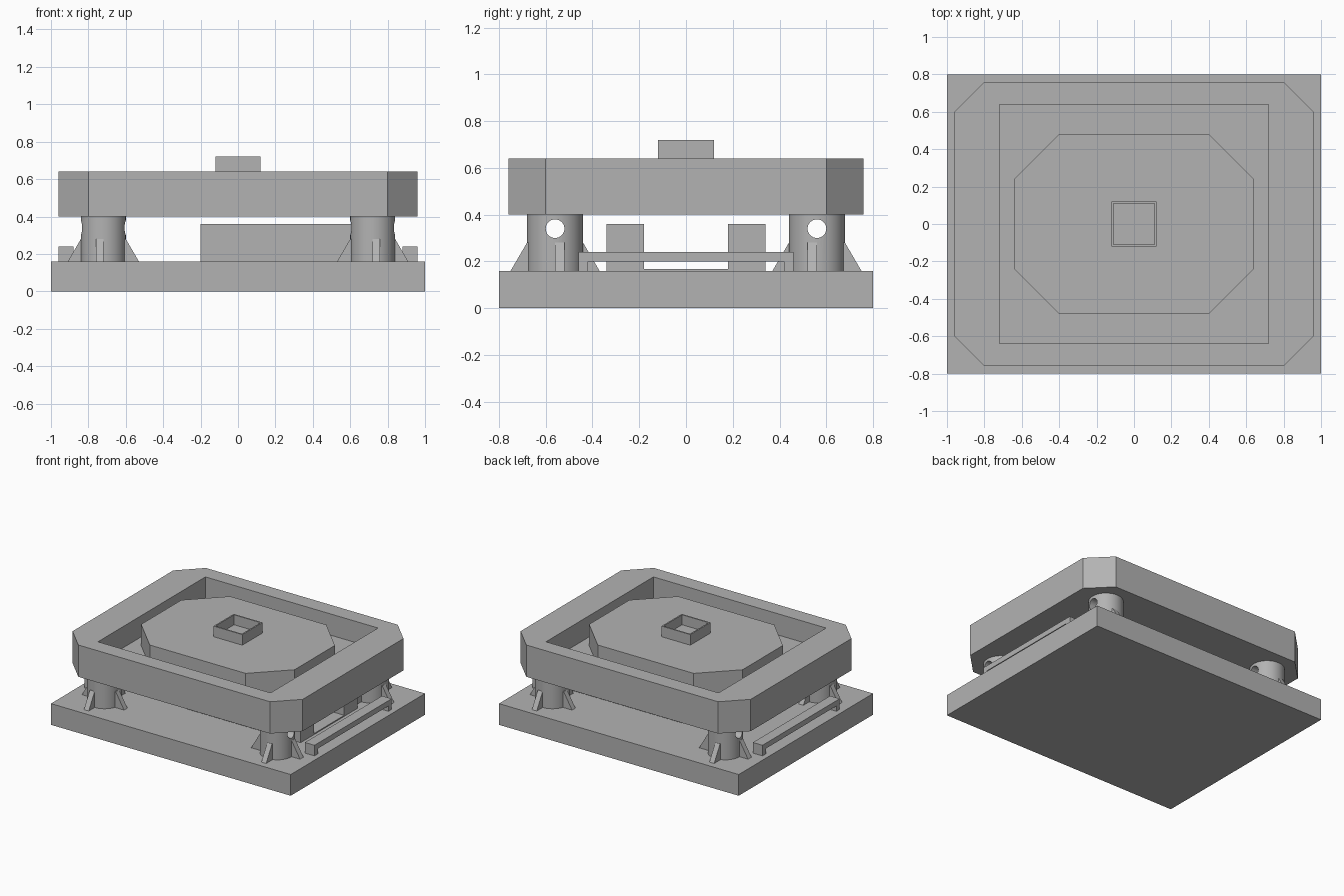
import bpy
import bmesh
import math
from mathutils import Matrix

cube = bpy.data.objects.get("Cube")
if cube:
    bpy.data.objects.remove(cube, do_unlink=True)

grey = bpy.data.materials.new("plain_grey")
grey.use_nodes = True
grey.diffuse_color = (0.45, 0.45, 0.45, 1)
grey.node_tree.nodes["Principled BSDF"].inputs["Base Color"].default_value = (0.45, 0.45, 0.45, 1)


def finish(name, bm):
    bmesh.ops.recalc_face_normals(bm, faces=bm.faces)
    mesh = bpy.data.meshes.new(name)
    bm.to_mesh(mesh)
    bm.free()
    mesh.materials.append(grey)
    obj = bpy.data.objects.new(name, mesh)
    bpy.context.collection.objects.link(obj)
    return obj


def prism(name, outline, z0, z1):
    bm = bmesh.new()
    face = bm.faces.new([bm.verts.new((x, y, z0)) for x, y in outline])
    top = bmesh.ops.extrude_face_region(bm, geom=[face])["geom"]
    bmesh.ops.translate(bm, vec=(0, 0, z1 - z0),
                        verts=[v for v in top if isinstance(v, bmesh.types.BMVert)])
    return finish(name, bm)


def box(name, x0, x1, y0, y1, z0, z1):
    return prism(name, [(x0, y0), (x1, y0), (x1, y1), (x0, y1)], z0, z1)


def octagon(a, b, c, d):
    return [(-c, -b), (c, -b), (a, -d), (a, d), (c, b), (-c, b), (-a, d), (-a, -d)]


def cylinder(name, radius, depth, matrix, segments):
    bm = bmesh.new()
    bmesh.ops.create_cone(bm, cap_ends=True, segments=segments, radius1=radius,
                          radius2=radius, depth=depth, matrix=matrix)
    return finish(name, bm)


def cut(obj, cutter):
    mod = obj.modifiers.new("cut", "BOOLEAN")
    mod.operation = "DIFFERENCE"
    mod.solver = "EXACT"
    mod.object = cutter
    bpy.context.view_layer.objects.active = obj
    bpy.ops.object.modifier_apply(modifier=mod.name)
    bpy.data.objects.remove(cutter, do_unlink=True)


# Base slab
box("base", -1, 1, -0.8, 0.8, 0, 0.16)

# Upper tray with chamfered corners and a rectangular recess
tray = prism("tray", octagon(0.96, 0.76, 0.8, 0.6), 0.4, 0.64)
cut(tray, box("recess_cutter", -0.72, 0.72, -0.64, 0.64, 0.48, 0.8))

# Raised octagonal platform with an open square collar
prism("platform", octagon(0.64, 0.48, 0.4, 0.24), 0.48, 0.64)
collar = box("collar", -0.12, 0.12, -0.12, 0.12, 0.64, 0.72)
cut(collar, box("collar_cutter", -0.11, 0.11, -0.11, 0.11, 0.645, 0.8))

# Twin beams on the base with a thin strip between them
for side, y in (("front", -0.26), ("back", 0.26)):
    box(side + "_beam", -0.2, 0.76, y - 0.08, y + 0.08, 0.16, 0.36)
box("beam_strip", -0.2, 0.76, -0.18, 0.18, 0.16, 0.168)


def gusset(name, turn, sx, sy):
    # Triangular web, flush with one side of the leg centre line
    bm = bmesh.new()
    profile = [(0.08, 0.16), (0.19, 0.16), (0.12, 0.28), (0.08, 0.28)]
    face = bm.faces.new([bm.verts.new((r, 0, z)) for r, z in profile])
    new = bmesh.ops.extrude_face_region(bm, geom=[face])["geom"]
    bmesh.ops.translate(bm, vec=(0, 0.04, 0),
                        verts=[v for v in new if isinstance(v, bmesh.types.BMVert)])
    bm.transform(Matrix.Translation((0.72 * sx, 0.56 * sy, 0)) @
                 Matrix.Diagonal((sx, -sy, 1, 1)) @ Matrix.Rotation(-turn, 4, "Z"))
    return finish(name, bm)


# Legs with a cross hole and four gussets each
for sx, xname in ((1, "left"), (-1, "right")):
    for sy, yname in ((1, "back"), (-1, "front")):
        name = f"{yname}_{xname}_leg"
        leg = cylinder(name, 0.12, 0.24, Matrix.Translation((0.72 * sx, 0.56 * sy, 0.28)), 48)
        cut(leg, cylinder("hole_cutter", 0.04, 0.5,
                          Matrix.Translation((0.72 * sx, 0.56 * sy, 0.34)) @
                          Matrix.Rotation(math.pi / 2, 4, "Y"), 32))
        bpy.ops.object.select_all(action="DESELECT")
        leg.select_set(True)
        bpy.context.view_layer.objects.active = leg
        bpy.ops.object.shade_smooth_by_angle(angle=math.radians(30))
        for i in range(4):
            gusset(f"{name}_gusset_{i + 1}", i * math.pi / 2, sx, sy)

# Side handrails on short feet
for sx, xname in ((1, "left"), (-1, "right")):
    x0, x1 = sorted((0.88 * sx, 0.96 * sx))
    box(xname + "_rail", x0, x1, -0.46, 0.46, 0.2, 0.24)
    for sy, yname in ((1, "back"), (-1, "front")):
        y0, y1 = sorted((0.42 * sy, 0.46 * sy))
        box(f"{xname}_rail_{yname}_foot", x0, x1, y0, y1, 0.16, 0.2)
